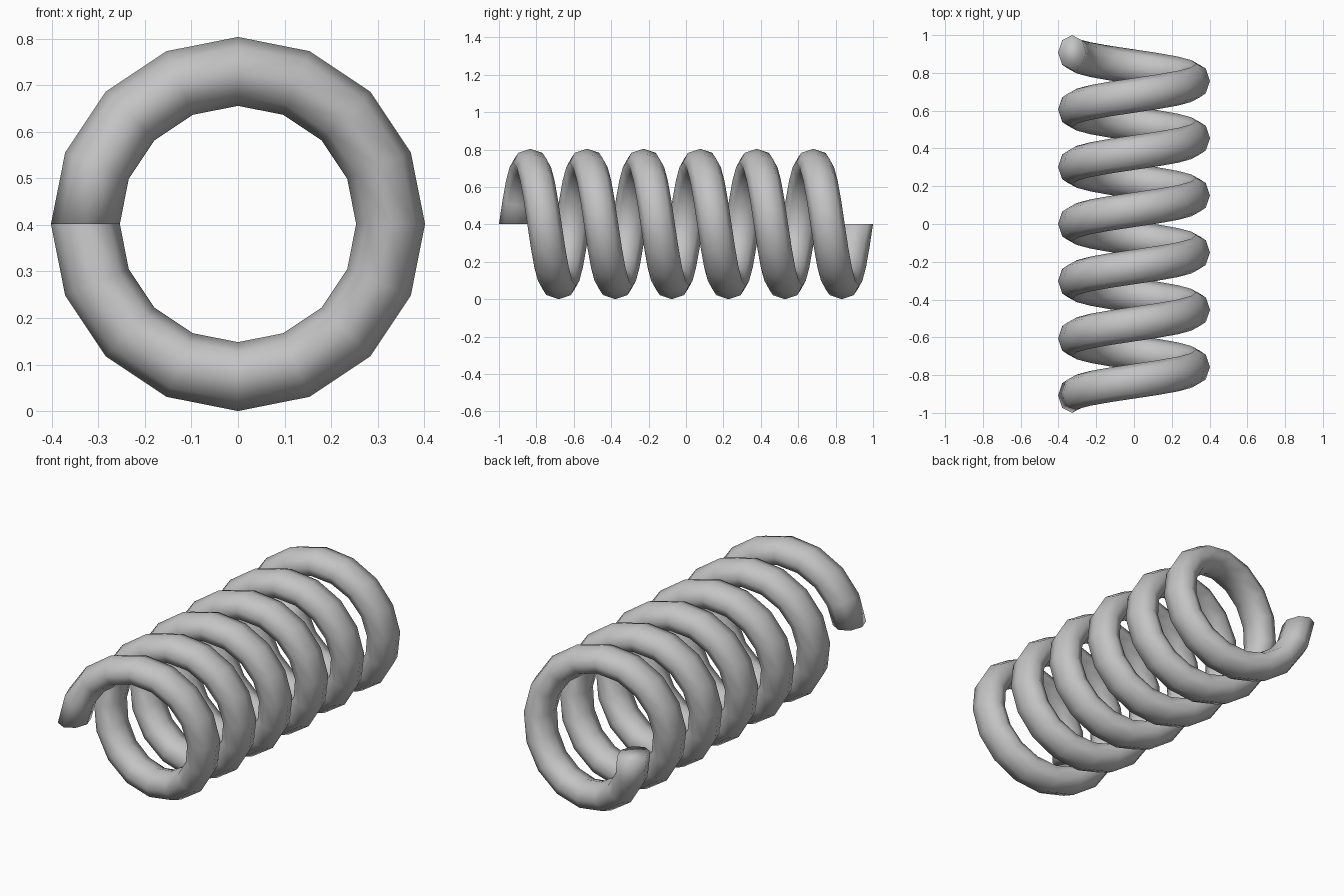
import bpy
import bmesh
from math import sin, cos, pi

# Remove the default cube
cube = bpy.data.objects.get("Cube")
if cube:
    bpy.data.objects.remove(cube, do_unlink=True)

TURNS, STEPS, SIDES = 6, 16, 8
COIL_R = 0.328            # coil axis to wire centre
WIRE_R, WIRE_Y = 0.074, 0.092   # wire radius across and along the coil
HEIGHT = COIL_R + WIRE_R
START = -1 + WIRE_Y
RISE = -2 * START / (TURNS * STEPS)

# Plain grey steel
steel = bpy.data.materials.new("grey_steel")
steel.use_nodes = True
grey = (0.55, 0.55, 0.55, 1)
steel.diffuse_color = grey
steel.node_tree.nodes["Principled BSDF"].inputs["Base Color"].default_value = grey

# Spring wire: an oval section swept along the coil
bm = bmesh.new()


def section(step):
    turn = 2 * pi * step / STEPS
    ring = []
    for i in range(SIDES):
        a = 2 * pi * i / SIDES
        r = COIL_R + WIRE_R * cos(a)
        y = START + RISE * step + WIRE_Y * sin(a)
        ring.append(bm.verts.new((-r * cos(turn), y, HEIGHT + r * sin(turn))))
    return ring


rings = [section(s) for s in range(TURNS * STEPS + 1)]
for a, b in zip(rings, rings[1:]):
    for i in range(SIDES):
        j = (i + 1) % SIDES
        bm.faces.new((a[i], a[j], b[j], b[i]))

# Flat wire ends
bm.faces.new(rings[0])
bm.faces.new(rings[-1])
bmesh.ops.recalc_face_normals(bm, faces=bm.faces[:])
for face in bm.faces:
    face.smooth = True

mesh = bpy.data.meshes.new("coil_spring")
bm.to_mesh(mesh)
bm.free()
mesh.materials.append(steel)
spring = bpy.data.objects.new("coil_spring", mesh)
bpy.context.collection.objects.link(spring)
